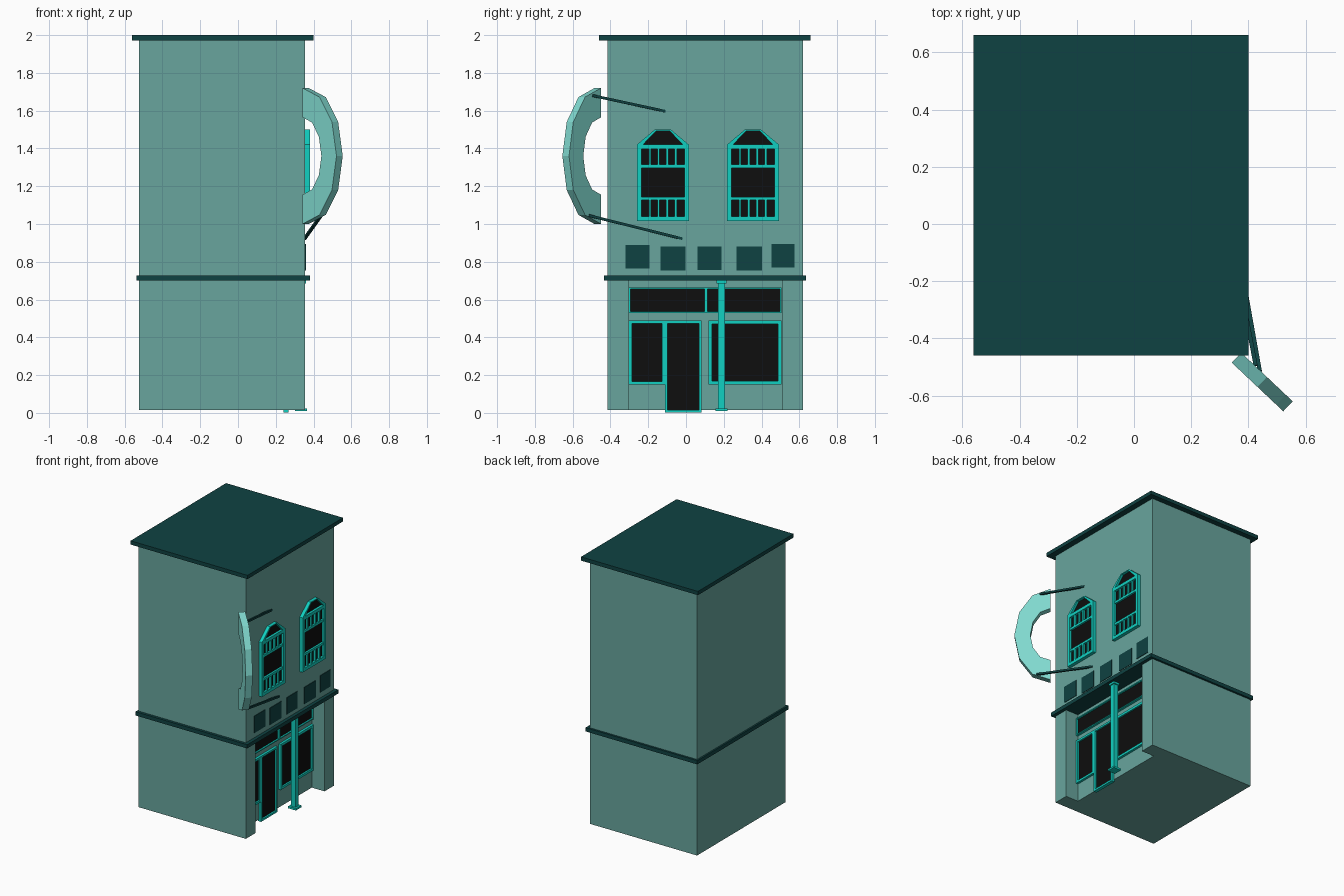
import bpy, bmesh, math
from mathutils import Vector

if "Cube" in bpy.data.objects:
    bpy.data.objects.remove(bpy.data.objects["Cube"])


def material(name, srgb):
    m = bpy.data.materials.new(name)
    lin = [((c / 255 + 0.055) / 1.055) ** 2.4 if c > 10 else c / 255 / 12.92 for c in srgb]
    m.diffuse_color = (*lin, 1)
    m.use_nodes = True
    m.node_tree.nodes["Principled BSDF"].inputs["Base Color"].default_value = m.diffuse_color
    return m


WALL = material("muted_teal_wall", (104, 165, 157))
DARK = material("dark_teal_trim", (15, 66, 66))
FRAME = material("bright_turquoise", (17, 208, 193))
GLASS = material("black_glass", (14, 14, 14))
SIGN = material("pale_aqua", (128, 217, 207))


def finish(name, bm, mat):
    bmesh.ops.recalc_face_normals(bm, faces=bm.faces)
    me = bpy.data.meshes.new(name)
    bm.to_mesh(me)
    bm.free()
    me.materials.append(mat)
    ob = bpy.data.objects.new(name, me)
    bpy.context.collection.objects.link(ob)
    return ob


def prism(bm, points, offset):
    """Extrude a closed outline of 3D points along an offset."""
    f = bm.faces.new([bm.verts.new(p) for p in points])
    ext = bmesh.ops.extrude_face_region(bm, geom=[f])
    vs = [v for v in ext["geom"] if isinstance(v, bmesh.types.BMVert)]
    bmesh.ops.translate(bm, verts=vs, vec=Vector(offset))


def box(bm, x0, x1, y0, y1, z0, z1):
    prism(bm, [(x0, y0, z0), (x1, y0, z0), (x1, y1, z0), (x0, y1, z0)], (0, 0, z1 - z0))


def boxes(name, mat, *dims):
    bm = bmesh.new()
    for d in dims:
        box(bm, *d)
    return finish(name, bm, mat)


def border(bm, x0, x1, y0, y1, z0, z1, t):
    """Rectangular frame of bar width t on the right-hand facade."""
    box(bm, x0, x1, y0, y0 + t, z0, z1)
    box(bm, x0, x1, y1 - t, y1, z0, z1)
    box(bm, x0, x1, y0 + t, y1 - t, z0, z0 + t)
    box(bm, x0, x1, y0 + t, y1 - t, z1 - t, z1)


# Building body: ground floor with a shop-front recess, full upper floors
XW, XR = 0.355, 0.25          # outer facade and recess back
bm = bmesh.new()
plan = [(-0.525, -0.415), (XW, -0.415), (XW, -0.302), (XR, -0.302),
        (XR, 0.508), (XW, 0.508), (XW, 0.62), (-0.525, 0.62)]
prism(bm, [(x, y, 0.015) for x, y in plan], (0, 0, 0.70))
finish("ground_floor_walls", bm, WALL)
boxes("upper_walls", WALL, (-0.525, XW, -0.415, 0.62, 0.715, 1.975))

# Roof slab and storey ledge
boxes("roof_slab", DARK, (-0.56, 0.40, -0.46, 0.66, 1.972, 2.0))
boxes("storey_ledge", DARK, (-0.537, 0.38, -0.435, 0.635, 0.70, 0.728))

# Row of flat square panels above the ledge
panels = [(-0.32, -0.193, 0.765), (-0.135, -0.003, 0.755), (0.062, 0.188, 0.757),
          (0.268, 0.402, 0.755), (0.452, 0.575, 0.77)]
boxes("facade_panels", DARK, *[(XW - 0.003, XW + 0.004, a, b, z, z + 0.125) for a, b, z in panels])


# Upper windows with chamfered heads
def upper_window(name, y0):
    w, xa, xb = 0.275, XW - 0.005, 0.38
    bm = bmesh.new()
    border(bm, xa, xb, y0, y0 + w, 1.015, 1.42, 0.024)
    for z in (1.126, 1.297):                      # cross rails
        box(bm, xa, xb - 0.004, y0 + 0.024, y0 + w - 0.024, z, z + 0.017)
    for i in range(1, 5):                         # small mullions
        y = y0 + 0.024 + (w - 0.048) * i / 5
        for z0, z1 in ((1.039, 1.126), (1.314, 1.396)):
            box(bm, xa, xb - 0.004, y - 0.006, y + 0.006, z0, z1)
    outer = [(0, 1.42), (0.095, 1.50), (w - 0.095, 1.50), (w, 1.42)]
    inner = [(0.032, 1.42), (0.102, 1.493), (w - 0.102, 1.493), (w - 0.032, 1.42)]
    for i in range(3):                            # head frame
        quad = [outer[i], outer[i + 1], inner[i + 1], inner[i]]
        prism(bm, [(xa, y0 + y, z) for y, z in quad], (xb - xa, 0, 0))
    finish(name + "_frame", bm, FRAME)
    bm = bmesh.new()
    pane = [(0.01, 1.025), (0.01, 1.42), (0.1, 1.495), (w - 0.1, 1.495),
            (w - 0.01, 1.42), (w - 0.01, 1.025)]
    prism(bm, [(XW - 0.002, y0 + y, z) for y, z in pane], (0.009, 0, 0))
    finish(name + "_glass", bm, GLASS)


upper_window("left_upper_window", -0.26)
upper_window("right_upper_window", 0.217)

# Shop front: windows, door and transom lights set in the recess
shop = [("left_shop_window", -0.302, -0.112, 0.15, 0.488, 0.016),
        ("shop_door", -0.112, 0.082, 0.002, 0.488, 0.014),
        ("right_shop_window", 0.12, 0.505, 0.15, 0.488, 0.018),
        ("left_transom", -0.302, 0.105, 0.53, 0.665, 0.008),
        ("right_transom", 0.105, 0.505, 0.53, 0.665, 0.008)]
for name, y0, y1, z0, z1, t in shop:
    bm = bmesh.new()
    border(bm, XR - 0.008, XR + 0.018, y0, y1, z0, z1, t)
    finish(name + "_frame", bm, FRAME)
    boxes(name + "_glass", GLASS, (XR - 0.002, XR + 0.006, y0 + t / 2, y1 - t / 2, z0 + t / 2, z1 - t / 2))

# Porch column with base and cap
boxes("porch_column", FRAME,
      (0.316, 0.352, 0.17, 0.206, 0.015, 0.70),
      (0.302, 0.366, 0.156, 0.22, 0.01, 0.024),
      (0.308, 0.36, 0.162, 0.214, 0.685, 0.702))

# Crescent hanging sign, turned diagonally off the corner
d = Vector((0.18, -0.17, 0))
n = Vector((0.17, 0.18, 0)).normalized() * 0.048
centre = Vector((0.358, -0.467, 1.36)) - n / 2


def arc(sx, rz):
    angles = [math.pi * (i / 6 - 0.5) for i in range(7)]
    return [centre + d * sx * math.cos(a) + Vector((0, 0, rz * math.sin(a))) for a in angles]


outer, inner = arc(1.0, 0.36), arc(0.555, 0.205)
bm = bmesh.new()
prism(bm, outer + inner[::-1], n)
finish("crescent_sign", bm, SIGN)


# Thin stays tying the sign to the wall
def rod(name, a, b, r=0.007):
    a, b = Vector(a), Vector(b)
    axis = (b - a).normalized()
    u = axis.cross(Vector((0, 0, 1))).normalized() * r
    v = axis.cross(u)
    bm = bmesh.new()
    prism(bm, [a + u + v, a - u + v, a - u - v, a + u - v], b - a)
    finish(name, bm, DARK)


rod("upper_sign_stay", (0.425, -0.495, 1.68), (0.352, -0.11, 1.597))
rod("lower_sign_stay", (0.44, -0.515, 1.045), (0.352, -0.02, 0.922))
